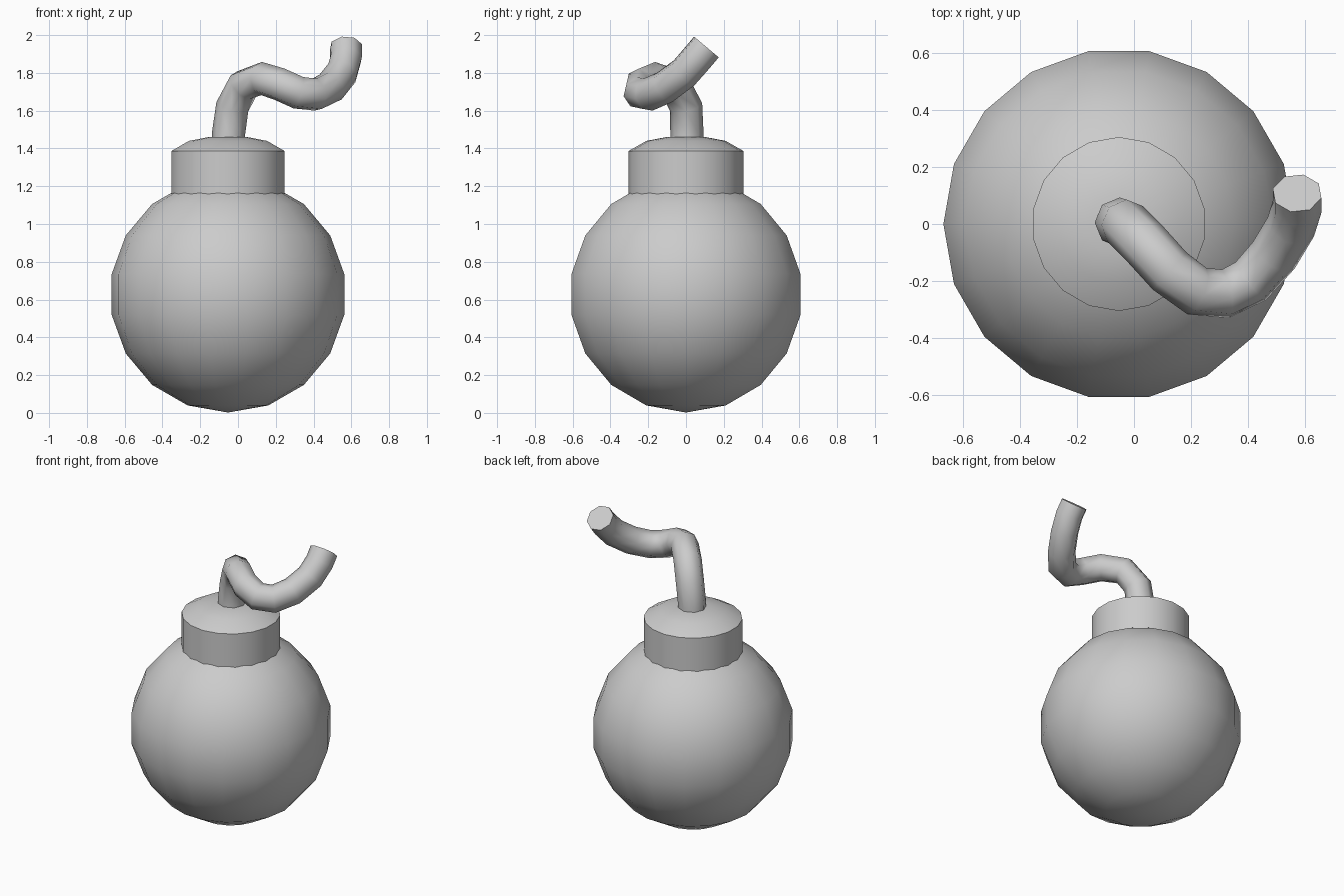
import bpy, bmesh, math
from mathutils import Matrix, Vector

cube = bpy.data.objects.get("Cube")
if cube:
    bpy.data.objects.remove(cube)

AXIS_X = -0.053
SIDES = 18

grey = bpy.data.materials.new("plain grey")
grey.use_nodes = True
grey.diffuse_color = (0.6, 0.6, 0.6, 1)
grey.node_tree.nodes["Principled BSDF"].inputs["Base Color"].default_value = (0.6, 0.6, 0.6, 1)


def finish(obj, angle):
    """Give an object its colour and smooth shading with sharp rims."""
    obj.data.materials.clear()
    obj.data.materials.append(grey)
    bpy.ops.object.select_all(action='DESELECT')
    obj.select_set(True)
    bpy.context.view_layer.objects.active = obj
    bpy.ops.object.shade_smooth_by_angle(angle=math.radians(angle))


def add_mesh(name, bm, angle):
    bmesh.ops.recalc_face_normals(bm, faces=bm.faces)
    mesh = bpy.data.meshes.new(name)
    bm.to_mesh(mesh)
    bm.free()
    obj = bpy.data.objects.new(name, mesh)
    bpy.context.collection.objects.link(obj)
    finish(obj, angle)


# Round body, with a shallow dent at the middle of the front and back
bm = bmesh.new()
place = Matrix.Translation((AXIS_X, 0, 0.627)) @ Matrix.Rotation(math.pi / 2, 4, 'Z')
bmesh.ops.create_uvsphere(bm, u_segments=SIDES, v_segments=9, radius=0.625, matrix=place)
bm.edges.ensure_lookup_table()
dents = []
for e in bm.edges:
    mid = (e.verts[0].co + e.verts[1].co) / 2
    if abs(mid.x - AXIS_X) < 0.01 and abs(mid.z - 0.627) < 0.01:
        dents.append(e)
cut = bmesh.ops.subdivide_edges(bm, edges=dents, cuts=1)
for v in cut["geom_inner"]:
    if isinstance(v, bmesh.types.BMVert):
        v.co.y *= 0.975
bmesh.ops.triangulate(bm, faces=[f for f in bm.faces if len(f.verts) > 4])
add_mesh("body", bm, 45)

# Neck collar with a gently domed lid, turned around the body axis
profile = [(0, 1.05), (0.305, 1.05), (0.305, 1.386), (0.21, 1.44), (0.105, 1.46), (0, 1.466)]
bm = bmesh.new()
verts = [bm.verts.new((AXIS_X, r, z)) for r, z in profile]
edges = [bm.edges.new(pair) for pair in zip(verts, verts[1:])]
bmesh.ops.spin(bm, geom=verts + edges, cent=(AXIS_X, 0, 0), axis=(0, 0, 1),
               angle=math.tau, steps=SIDES)
bmesh.ops.remove_doubles(bm, verts=bm.verts, dist=0.001)
add_mesh("neck_collar", bm, 30)

# Bent fuse, an eight-sided tube along a winding path
path = [(-0.05, 0.005, 1.4), (-0.05, 0.005, 1.48), (-0.03, 0, 1.62), (0.03, -0.06, 1.735),
        (0.125, -0.165, 1.77), (0.22, -0.235, 1.74), (0.32, -0.245, 1.695),
        (0.41, -0.2, 1.685), (0.49, -0.11, 1.725), (0.55, -0.01, 1.8),
        (0.572, 0.06, 1.88), (0.572, 0.108, 1.937)]
curve = bpy.data.curves.new("fuse", 'CURVE')
curve.dimensions = '3D'
curve.bevel_depth = 0.088
curve.bevel_resolution = 2
curve.use_fill_caps = True
spline = curve.splines.new('POLY')
spline.points.add(len(path) - 1)
for point, co in zip(spline.points, path):
    point.co = (*co, 1)
fuse = bpy.data.objects.new("fuse", curve)
bpy.context.collection.objects.link(fuse)
bpy.ops.object.select_all(action='DESELECT')
fuse.select_set(True)
bpy.context.view_layer.objects.active = fuse
bpy.ops.object.convert(target='MESH')
fuse = bpy.context.view_layer.objects.active
bm = bmesh.new()
bm.from_mesh(fuse.data)
bmesh.ops.remove_doubles(bm, verts=bm.verts, dist=0.0005)
bmesh.ops.recalc_face_normals(bm, faces=bm.faces)
bm.to_mesh(fuse.data)
bm.free()
finish(fuse, 60)
